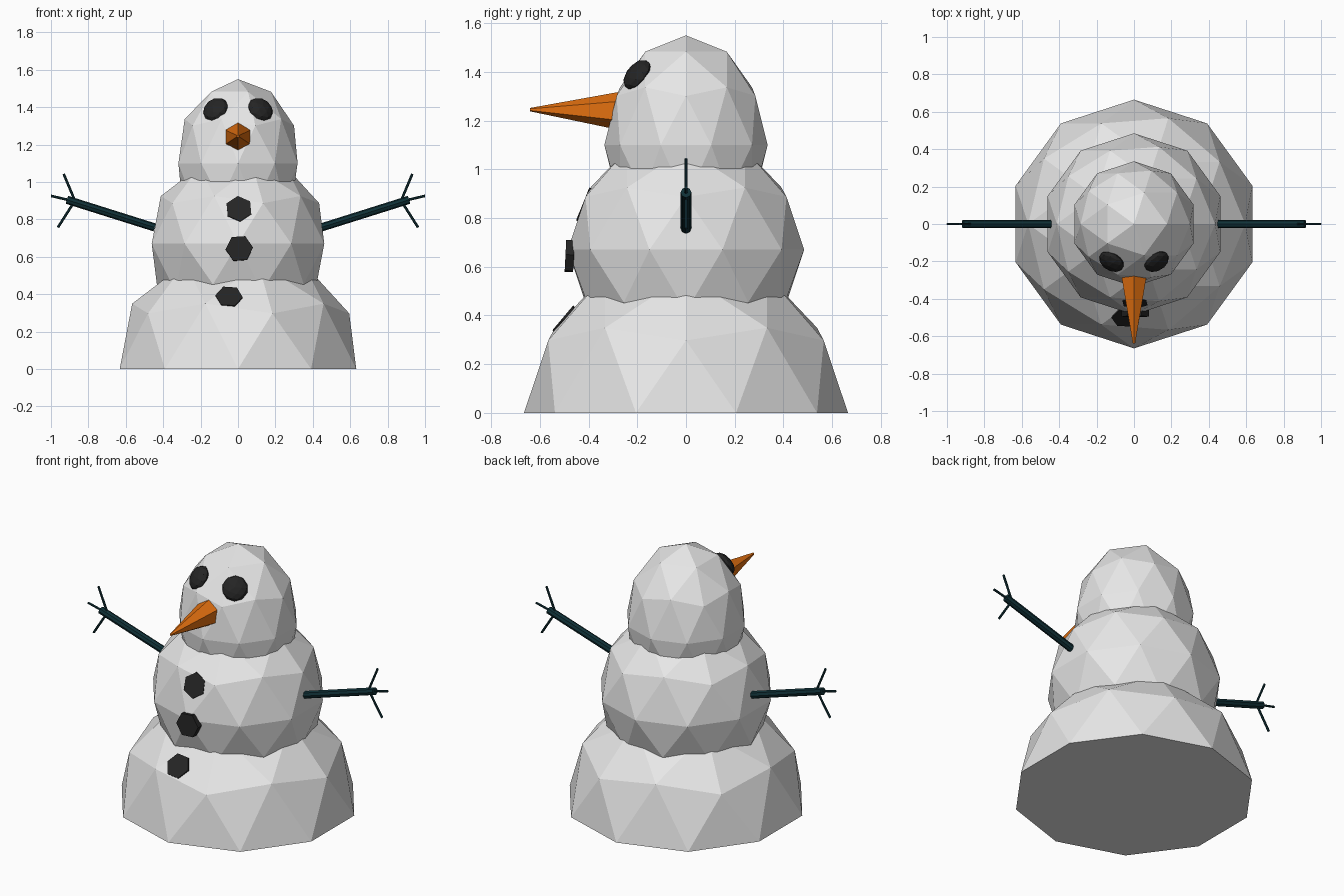
import bpy, bmesh, math
from mathutils import Vector, Matrix

if "Cube" in bpy.data.objects:
    bpy.data.objects.remove(bpy.data.objects["Cube"])


def material(name, rgb):
    m = bpy.data.materials.new(name)
    m.diffuse_color = (*rgb, 1)
    m.use_nodes = True
    m.node_tree.nodes["Principled BSDF"].inputs["Base Color"].default_value = m.diffuse_color
    return m


SNOW = material("snow white", (0.8, 0.8, 0.8))
COAL = material("coal black", (0.018, 0.018, 0.018))
CARROT = material("carrot orange", (0.76, 0.16, 0.005))
TWIG = material("dark teal wood", (0.005, 0.03, 0.038))


def add(name, bm, mat, matrix=Matrix()):
    bmesh.ops.recalc_face_normals(bm, faces=bm.faces)
    me = bpy.data.meshes.new(name)
    bm.to_mesh(me)
    bm.free()
    me.transform(matrix)
    me.materials.append(mat)
    ob = bpy.data.objects.new(name, me)
    bpy.context.collection.objects.link(ob)
    return ob


def ball(name, mat, loc, scale, rot=Matrix(), half=False):
    bm = bmesh.new()
    bmesh.ops.create_icosphere(bm, subdivisions=2, radius=1)
    if half:  # keep the upper half and close the flat underside
        bmesh.ops.delete(bm, geom=[v for v in bm.verts if v.co.z < -0.01], context='VERTS')
        bmesh.ops.holes_fill(bm, edges=[e for e in bm.edges if e.is_boundary], sides=0)
    return add(name, bm, mat, Matrix.Translation(loc) @ rot @ Matrix.Diagonal((*scale, 1)))


def rod(name, mat, a, b, r1, r2, sides=6, spin=0.0):
    a, b = Vector(a), Vector(b)
    bm = bmesh.new()
    bmesh.ops.create_cone(bm, cap_ends=True, segments=sides, radius1=r1, radius2=r2,
                          depth=(b - a).length)
    rot = (b - a).to_track_quat('Z', 'Y').to_matrix().to_4x4()
    return add(name, bm, mat, Matrix.Translation((a + b) / 2) @ rot
               @ Matrix.Rotation(math.radians(spin), 4, 'Z'))


# snow balls
ball("base_ball", SNOW, (0, 0, 0), (0.665, 0.665, 0.665), half=True)
ball("middle_ball", SNOW, (0, 0, 0.67), (0.485, 0.485, 0.485))
ball("head", SNOW, (0, 0, 1.1), (0.335, 0.335, 0.45))

# carrot nose
rod("nose", CARROT, (0, -0.28, 1.24), (0, -0.64, 1.245), 0.077, 0.007, 6)

# coal buttons: outer centre, upward tilt, spin
for i, (x, y, z, tilt, spin) in enumerate([(0.005, -0.424, 0.858, 22, 5),
                                           (0.007, -0.495, 0.645, 3, 34),
                                           (-0.048, -0.506, 0.39, 40, 25)]):
    t = math.radians(tilt)
    n = Vector((0, -math.cos(t), math.sin(t)))
    p = Vector((x, y, z))
    rod(f"button_{i + 1}", COAL, p - n * 0.035, p, 0.073, 0.073, 6, spin)

for s, side in ((-1, "left"), (1, "right")):
    # flattened eyes lying on the head
    n = Vector((0.42 * s, -0.70, 0.57))
    ball(f"eye_{side}", COAL, (0.12 * s, -0.2, 1.388), (0.072, 0.072, 0.036),
         n.to_track_quat('Z', 'Y').to_matrix().to_4x4())
    # stick arm with three twig fingers
    rod(f"arm_{side}", TWIG, (0.445 * s, 0, 0.757), (0.915 * s, 0, 0.905), 0.022, 0.022, 8)
    for j, (x0, z0, x1, z1) in enumerate([(0.872, 0.9, 0.932, 1.043),
                                          (0.89, 0.9, 1.0, 0.926),
                                          (0.872, 0.9, 0.963, 0.757)]):
        rod(f"finger_{side}_{j + 1}", TWIG, (x0 * s, 0, z0), (x1 * s, 0, z1), 0.007, 0.007, 6)
